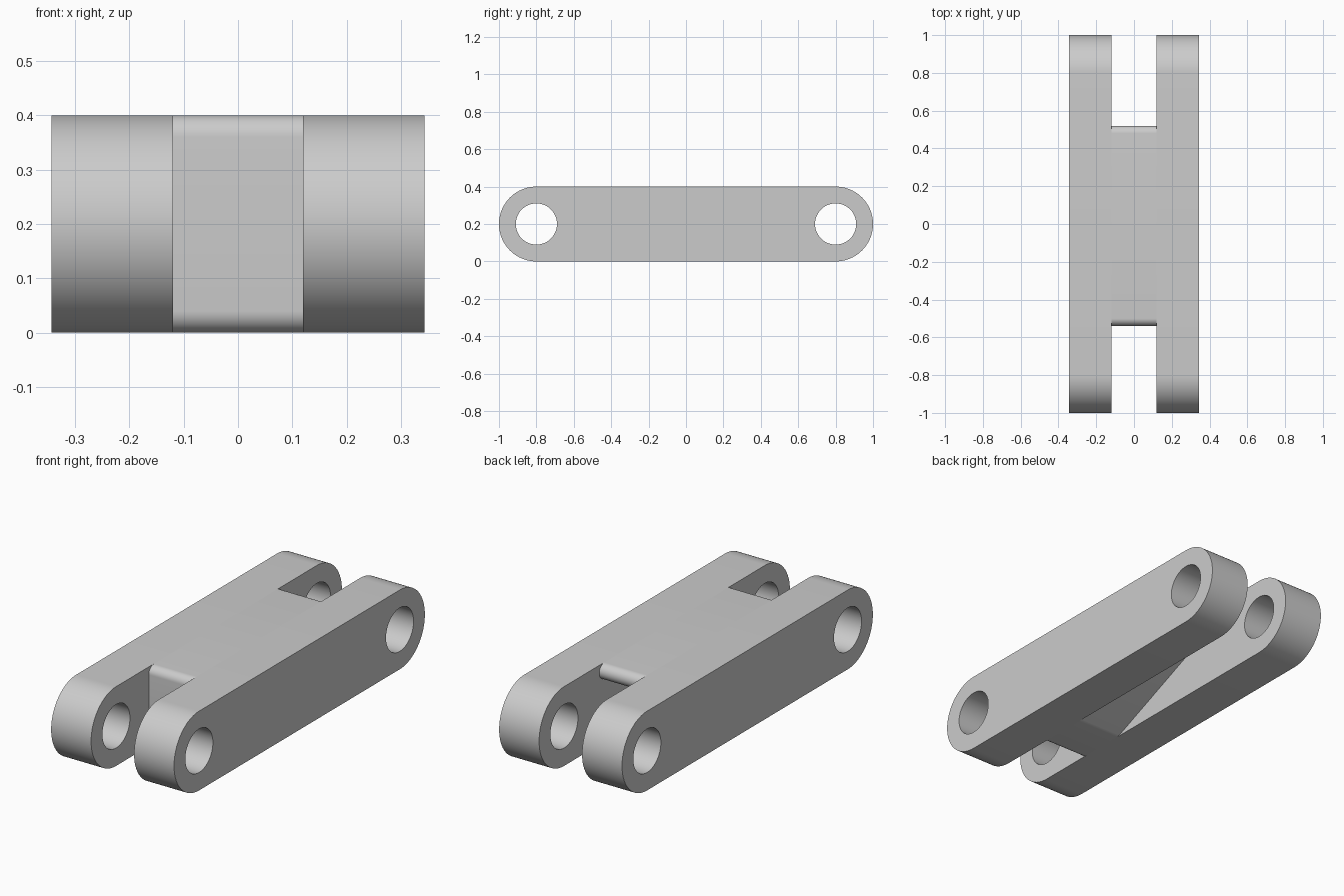
import bpy
import bmesh
import math
from mathutils import Vector

if "Cube" in bpy.data.objects:
    bpy.data.objects.remove(bpy.data.objects["Cube"], do_unlink=True)

HEIGHT = 0.4
MID = HEIGHT / 2
PIVOT = 0.8          # distance of each pin hole from the centre
HOLE = 0.11
INNER, OUTER = 0.12, 0.343
EDGE = 0.04          # rounding of the web

grey = bpy.data.materials.new("light_grey")
grey.use_nodes = True
colour = (0.6, 0.6, 0.6, 1)
grey.diffuse_color = colour
grey.node_tree.nodes["Principled BSDF"].inputs["Base Color"].default_value = colour


def arc(y, z, radius, start, end, steps):
    """Points of an arc in the YZ plane, angles in degrees."""
    angles = [math.radians(start + (end - start) * i / steps) for i in range(steps + 1)]
    return [(y + radius * math.cos(a), z + radius * math.sin(a)) for a in angles]


def prism(name, loops, x0, x1):
    """Fill an outline with optional holes and extrude it along X."""
    bm = bmesh.new()
    for loop in loops:
        verts = [bm.verts.new((x0, y, z)) for y, z in loop]
        for i, v in enumerate(verts):
            bm.edges.new((v, verts[i - 1]))
    bmesh.ops.triangle_fill(bm, use_beauty=True, edges=bm.edges[:])
    result = bmesh.ops.extrude_face_region(bm, geom=bm.faces[:], use_keep_orig=True)
    moved = [g for g in result["geom"] if isinstance(g, bmesh.types.BMVert)]
    bmesh.ops.translate(bm, verts=moved, vec=Vector((x1 - x0, 0, 0)))
    bmesh.ops.recalc_face_normals(bm, faces=bm.faces[:])
    mesh = bpy.data.meshes.new(name)
    bm.to_mesh(mesh)
    bm.free()
    mesh.materials.append(grey)
    obj = bpy.data.objects.new(name, mesh)
    bpy.context.collection.objects.link(obj)
    bpy.ops.object.select_all(action="DESELECT")
    obj.select_set(True)
    bpy.context.view_layer.objects.active = obj
    bpy.ops.object.shade_smooth_by_angle(angle=math.radians(30))
    return obj


# Two side bars with rounded ends and pin holes
outline = arc(PIVOT, MID, MID, -90, 90, 40) + arc(-PIVOT, MID, MID, 90, 270, 40)
holes = [arc(y, MID, HOLE, 0, 360, 48)[:-1] for y in (-PIVOT, PIVOT)]
prism("left_bar", [outline] + holes, INNER, OUTER)
prism("right_bar", [outline] + holes, -OUTER, -INNER)

# Web between the bars: full height at the front, sloping up to a thin back lip
back, bend, front = 0.48, -0.27, -0.5
top, low = HEIGHT - EDGE, EDGE
slope = math.degrees(math.atan2(top - low, back - bend))
web = (arc(back, top, EDGE, slope - 90, 90, 16)
       + arc(front, top, EDGE, 90, 180, 10)
       + arc(front, low, EDGE, 180, 270, 10)
       + arc(bend, low, EDGE, 270, 270 + slope, 4))
prism("web", [web], -INNER, INNER)
